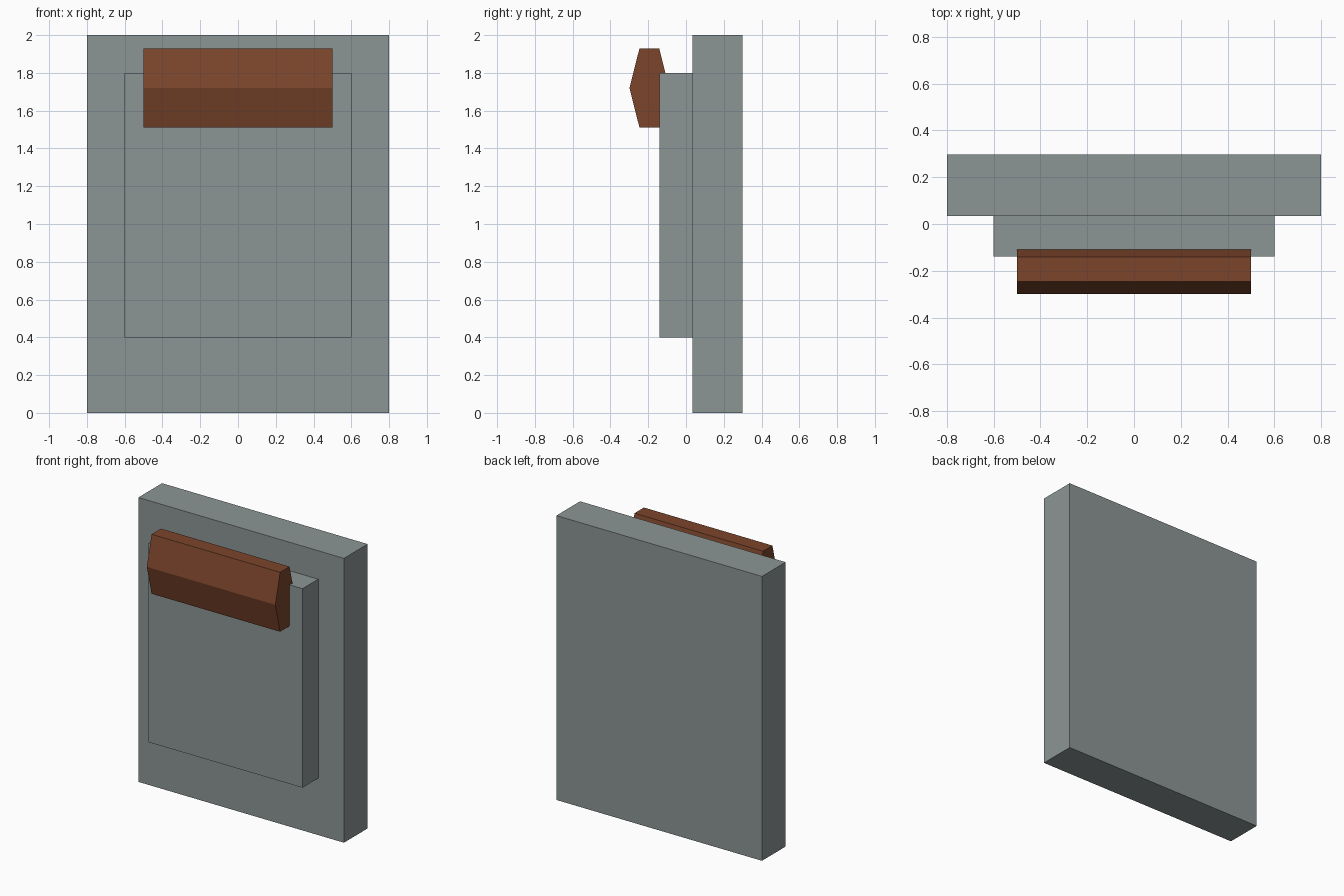
import bpy
from math import pi
from mathutils import Matrix

if "Cube" in bpy.data.objects:
    bpy.data.objects.remove(bpy.data.objects["Cube"])


def paint(ob, name, colour):
    """Assign a plain viewport colour, reusing materials by name."""
    mat = bpy.data.materials.get(name) or bpy.data.materials.new(name)
    mat.diffuse_color = (*colour, 1)
    mat.use_nodes = True
    mat.node_tree.nodes["Principled BSDF"].inputs["Base Color"].default_value = mat.diffuse_color
    ob.data.materials.append(mat)


def box(name, x, y, z):
    """Slate grey box from (min, max) ranges on each axis."""
    bpy.ops.mesh.primitive_cube_add(size=1)
    ob = bpy.context.object
    ob.name = name
    size = [b - a for a, b in (x, y, z)]
    centre = [(a + b) / 2 for a, b in (x, y, z)]
    ob.data.transform(Matrix.Translation(centre) @ Matrix.Diagonal((*size, 1)))
    paint(ob, "slate_grey", (0.265, 0.30, 0.30))
    return ob


# Tall slab at the back and the raised panel on its front
box("back_slab", (-0.8, 0.8), (0.035, 0.298), (0, 2))
box("front_panel", (-0.6, 0.6), (-0.14, 0.035), (0.4, 1.8))

# Six-sided bar across the top of the panel, pointed toward front and back
bpy.ops.mesh.primitive_cylinder_add(vertices=6, radius=1, depth=1)
bar = bpy.context.object
bar.name = "top_bar"
bar.data.transform(Matrix.Rotation(pi / 2, 4, 'Y'))
flat_half = 3 ** 0.5 / 2
bar.data.transform(Matrix.Translation((0, -0.194, 1.72))
                   @ Matrix.Diagonal((1.0, 0.105, 0.209 / flat_half, 1)))
paint(bar, "brown", (0.20, 0.06, 0.024))
